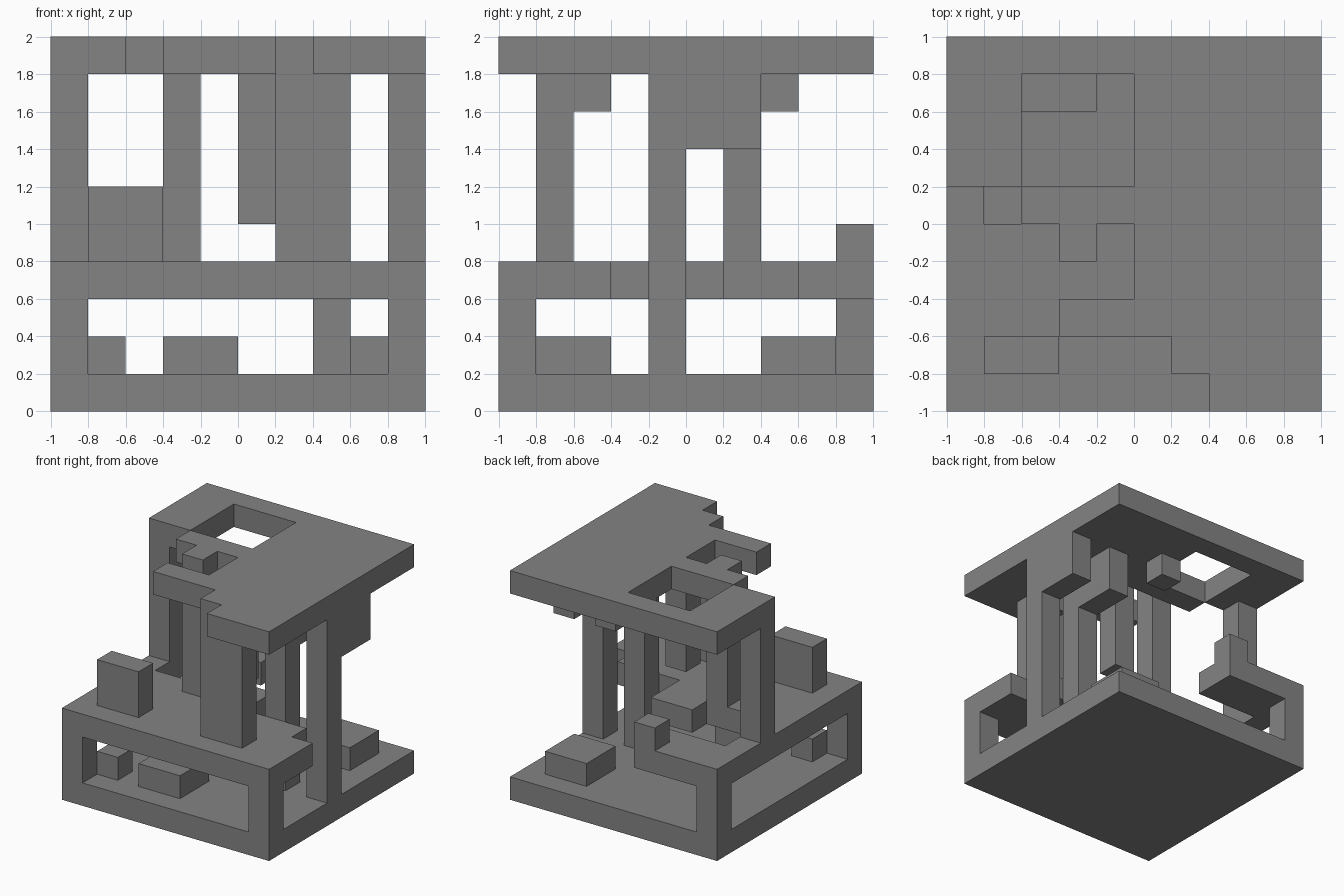
import bpy, bmesh, math
from itertools import product
from mathutils import Vector

if "Cube" in bpy.data.objects:
    bpy.data.objects.remove(bpy.data.objects["Cube"])

N = 10         # the whole model sits on a 10 x 10 x 10 grid
CELL = 2 / N
ROOF, MID = N - 1, 3   # grid levels of the upper slabs
parts = {}


def block(x, y, z, w=1, d=1, top=None):
    """Grid cells of a block from its corner, width, depth and upper level."""
    top = z + 1 if top is None else top
    return set(product(range(x, x + w), range(y, y + d), range(z, top)))


def slab(z, *cuts):
    """Full square floor with rectangular (x, y, w, d) pieces cut away."""
    cells = block(0, 0, z, N, N)
    for x, y, *size in cuts:
        cells -= block(x, y, z, *size)
    return cells


# floors
parts["base_slab"] = slab(0)
parts["middle_slab"] = slab(MID, (9, 3, 1, 7), (6, 4, 3, 6), (4, 6, 2, 4), (1, 5, 3, 3))
parts["top_slab"] = slab(ROOF, (0, 0, 7), (0, 1, 6), (0, 2, 3, 3), (3, 3, 2),
                         (4, 4), (0, 5, 2), (2, 6, 3, 3))

# lower corner posts
for name, x, y in (("front_left", 0, 0), ("front_right", 9, 0), ("back_left", 0, 9)):
    parts[name + "_post"] = block(x, y, 1, top=MID)

# upper pillars
parts["front_pillar"] = block(6, 1, 4, w=2, top=ROOF)
parts["front_pillar_bracket"] = block(7, 2, 8)
parts["left_pillar"] = block(0, 6, 4, top=ROOF)
parts["inner_pillar"] = block(3, 4, 4, top=ROOF)
parts["hanging_pillar"] = block(5, 4, 5, top=ROOF)
parts["hanging_block"] = block(5, 7, 8)

# full-height pillars with a deep beam under the roof
for name, x in (("right", 9), ("centre", 7)):
    parts[name + "_tall_pillar"] = block(x, 4, 1, top=ROOF)
    parts[name + "_roof_beam"] = block(x, 5, 7, d=2, top=ROOF)

# loose blocks on the floors
parts["middle_floor_block"] = block(1, 1, 4, w=2, top=6)
parts["back_edge_block"] = block(3, 9, 4)
parts["small_floor_block"] = block(1, 1, 1)
parts["wide_floor_block"] = block(3, 1, 1, 2, 2)
parts["back_floor_block"] = block(7, 7, 1, 2, 2)

solid = set().union(*parts.values())
grey = bpy.data.materials.new("dark_grey")
grey.diffuse_color = (0.23, 0.23, 0.23, 1)
grey.use_nodes = True
grey.node_tree.nodes["Principled BSDF"].inputs["Base Color"].default_value = grey.diffuse_color


def build(name, cells):
    """Make one part, leaving out faces hidden against its neighbours."""
    bm = bmesh.new()
    verts = {}

    def vert(p):
        if p not in verts:
            verts[p] = bm.verts.new((Vector(p) - Vector((N / 2, N / 2, 0))) * CELL)
        return verts[p]

    for c in sorted(cells):
        for axis, side in product(range(3), (0, 1)):
            n = list(c)
            n[axis] += 2 * side - 1
            if tuple(n) in solid:
                continue
            u, v = (axis + 1) % 3, (axis + 2) % 3
            loop = []
            for a, b in ((0, 0), (1, 0), (1, 1), (0, 1)):
                p = list(c)
                p[axis] += side
                p[u] += a
                p[v] += b
                loop.append(vert(tuple(p)))
            bm.faces.new(loop if side else loop[::-1])
    bmesh.ops.dissolve_limit(bm, angle_limit=math.radians(1),
                             verts=bm.verts, edges=bm.edges)
    mesh = bpy.data.meshes.new(name)
    bm.to_mesh(mesh)
    bm.free()
    mesh.materials.append(grey)
    bpy.context.collection.objects.link(bpy.data.objects.new(name, mesh))


for name, cells in parts.items():
    build(name, cells)
